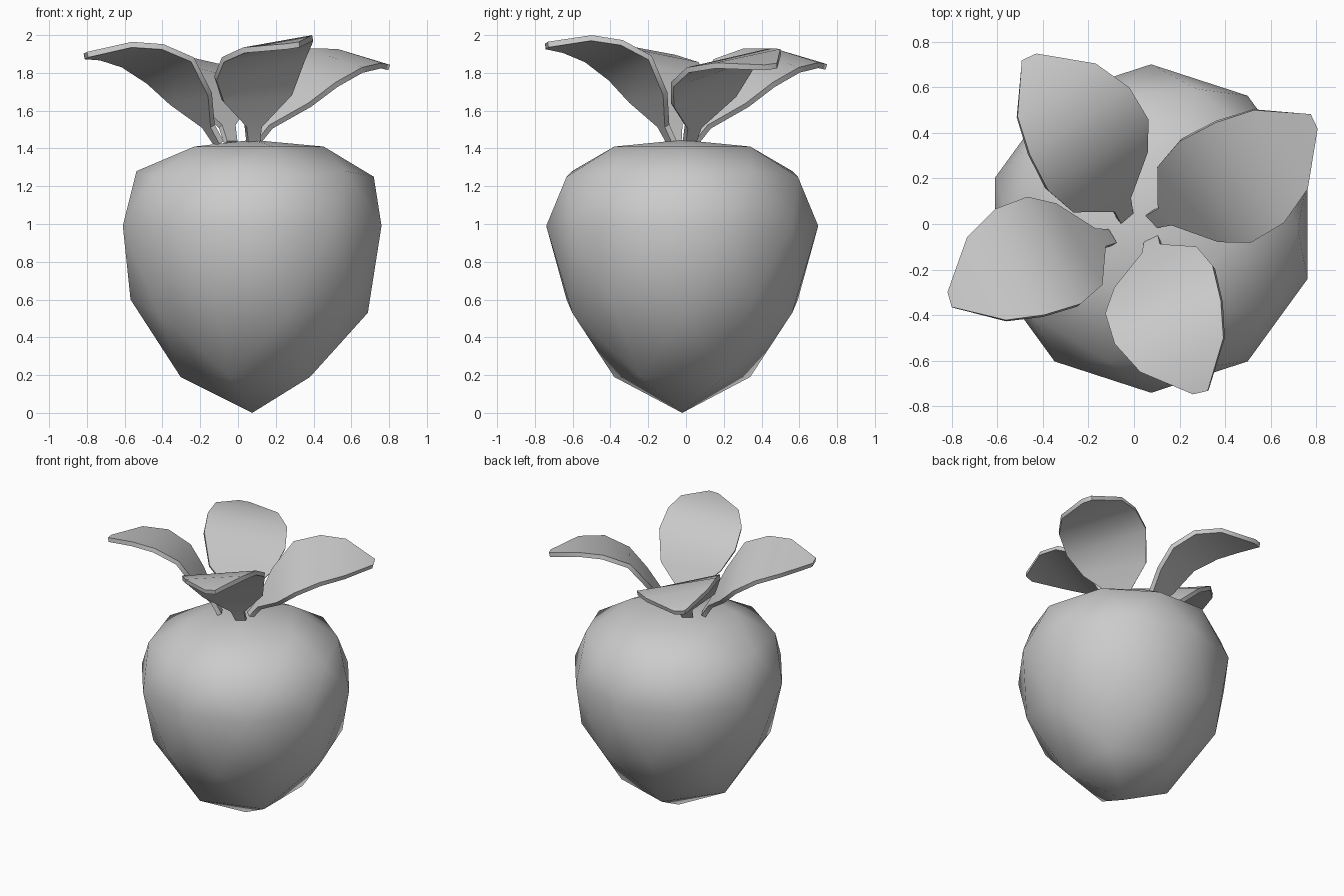
import bpy
from math import radians
from mathutils import Matrix, Vector

if "Cube" in bpy.data.objects:
    bpy.data.objects.remove(bpy.data.objects["Cube"])

# Root body: icosphere whose height levels are remapped to a tapered profile
bpy.ops.mesh.primitive_ico_sphere_add(subdivisions=2, radius=1)
root = bpy.context.object
root.name = "root_body"
LEVELS = [(-1, 0.0), (-0.851, 0.19), (-0.526, 0.53), (-0.447, 0.6), (0, 0.99),
          (0.447, 1.25), (0.526, 1.28), (0.851, 1.41), (1, 1.445)]
for v in root.data.vertices:
    z = min(LEVELS, key=lambda l: abs(l[0] - v.co.z))[1]
    v.co = (0.075 + 0.72 * v.co.x, -0.02 + 0.72 * v.co.y, z)
root.data.shade_smooth()

# Leaf outline: (lower edge, upper edge) point pairs from stem to tip
ROWS = [((.05, -.09, 1.43), (.11, -.06, 1.43)),
        ((.04, -.14, 1.52), (.12, -.10, 1.52)),
        ((-.08, -.29, 1.65), (.28, -.11, 1.69)),
        ((-.12, -.40, 1.77), (.35, -.19, 1.88)),
        ((-.08, -.53, 1.87), (.385, -.34, 1.96)),
        ((.03, -.65, 1.92), (.395, -.50, 1.985)),
        ((.26, -.745, 1.94), (.325, -.73, 1.95))]
ANCHOR = Vector((.08, -.08, 1.44))


def leaf(name, base, angle, tilt, scale):
    """Copy of the leaf turned to an angle and leaned outwards by a tilt."""
    m = (Matrix.Translation((*base, 1.44)) @ Matrix.Rotation(radians(angle), 4, 'Z')
         @ Matrix.Rotation(radians(tilt), 4, 'Y') @ Matrix.Scale(scale, 4)
         @ Matrix.Rotation(radians(72), 4, 'Z'))
    pts = [m @ (Vector(p) - ANCHOR) for row in ROWS for p in row]
    faces = [(i, i + 2, i + 3, i + 1) for i in range(0, len(pts) - 2, 2)]
    me = bpy.data.meshes.new(name)
    me.from_pydata(pts, [], faces)
    ob = bpy.data.objects.new(name, me)
    bpy.context.collection.objects.link(ob)
    # Leaf thickness
    mod = ob.modifiers.new("thickness", 'SOLIDIFY')
    mod.thickness = 0.03
    mod.offset = 0
    bpy.context.view_layer.objects.active = ob
    bpy.ops.object.select_all(action='DESELECT')
    ob.select_set(True)
    bpy.ops.object.modifier_apply(modifier="thickness")
    bpy.ops.object.shade_smooth_by_angle(angle=radians(40))


# Four leaves around the crown
leaf("leaf_front", (.08, -.08), -72, 0, 1.0)
leaf("leaf_right", (.09, .02), 31.8, 10.5, 1.06)
leaf("leaf_back", (-.04, .04), 121.5, 10, 1.05)
leaf("leaf_left", (-.11, -.06), 201.5, 5, 1.02)
